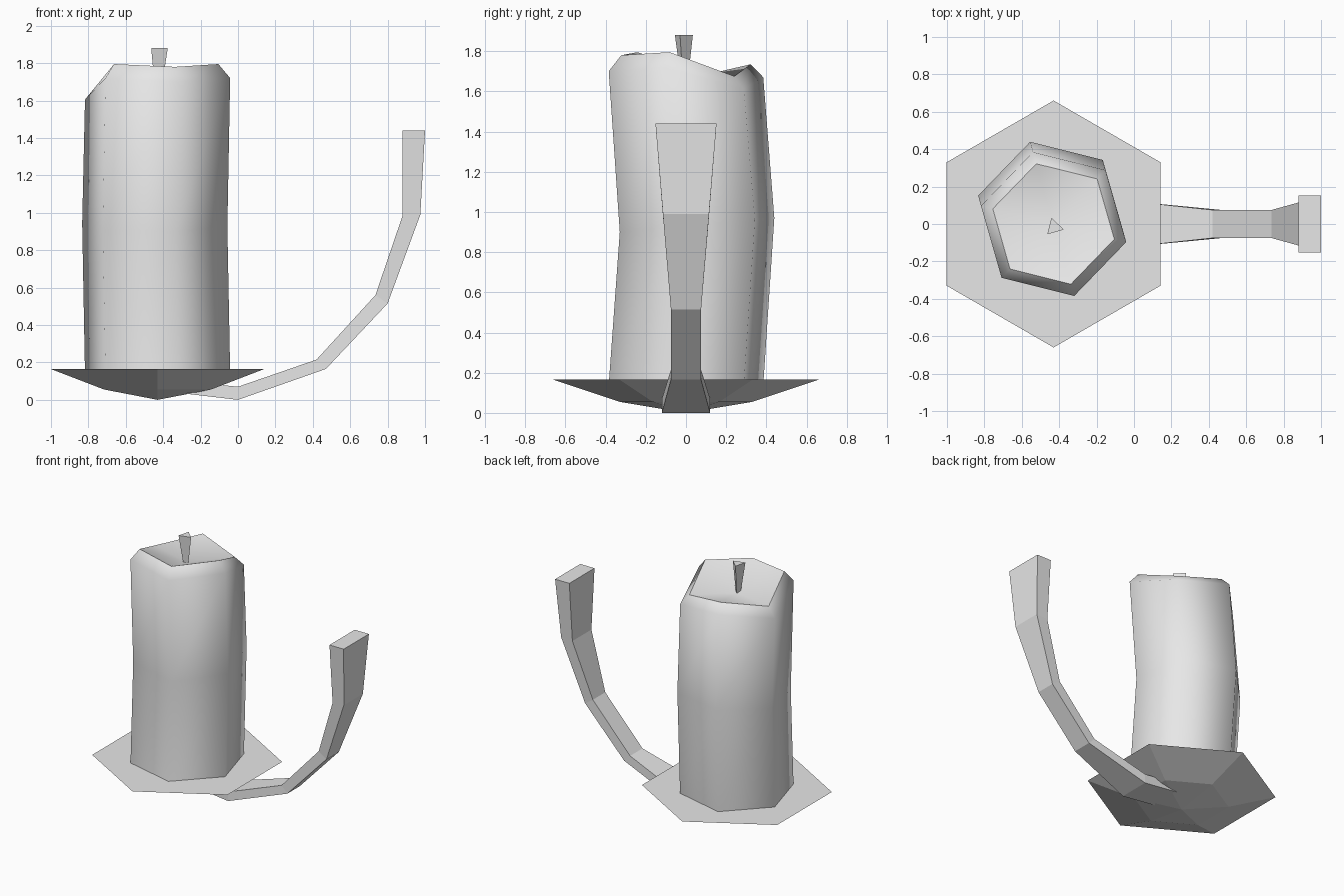
import bpy
import bmesh
from math import cos, sin, radians

cube = bpy.data.objects.get("Cube")
if cube:
    bpy.data.objects.remove(cube)

grey = bpy.data.materials.new("plain_grey")
grey.use_nodes = True
grey.diffuse_color = (0.8, 0.8, 0.8, 1)
grey.node_tree.nodes["Principled BSDF"].inputs["Base Color"].default_value = (0.8, 0.8, 0.8, 1)

CENTRE_X = -0.43


def ring(radius, heights, turn, sides=6, dx=0, dy=0):
    """Regular polygon of points; heights is one number or one per corner."""
    if not isinstance(heights, (list, tuple)):
        heights = [heights] * sides
    points = []
    for i, z in enumerate(heights):
        a = radians(turn + 360 * i / sides)
        points.append((CENTRE_X + dx + radius * cos(a), dy + radius * sin(a), z))
    return points


def loft(name, rings, bottom_tip=None, top_tip=None, smooth=False):
    """Skin a stack of rings and close each end with a face or a fan."""
    bm = bmesh.new()
    loops = [[bm.verts.new(p) for p in r] for r in rings]
    n = len(loops[0])
    for low, high in zip(loops, loops[1:]):
        for i in range(n):
            j = (i + 1) % n
            bm.faces.new((low[i], low[j], high[j], high[i]))
    for loop, tip in ((loops[0], bottom_tip), (loops[-1], top_tip)):
        if tip is None:
            bm.faces.new(loop)
        else:
            point = bm.verts.new(tip)
            for i in range(n):
                bm.faces.new((loop[i], loop[(i + 1) % n], point))
    bmesh.ops.recalc_face_normals(bm, faces=bm.faces)
    if smooth:
        for face in bm.faces:
            face.smooth = True
        # Crisp edges at both ends
        for loop in (loops[0], loops[-1]):
            for i in range(n):
                bm.edges.get((loop[i], loop[(i + 1) % n])).smooth = False
    mesh = bpy.data.meshes.new(name)
    bm.to_mesh(mesh)
    bm.free()
    mesh.materials.append(grey)
    obj = bpy.data.objects.new(name, mesh)
    bpy.context.collection.objects.link(obj)
    return obj


# Shallow hexagonal drip plate
loft("drip_plate", [ring(0.33, 0.055, 30), ring(0.66, 0.165, 30)],
     bottom_tip=(CENTRE_X, 0, 0))

# Bent wax body with an uneven melted rim and sunken pool
waist = [(x, y, 0.93 + 0.09 * y) for x, y, z in ring(0.4, 0, -14, dx=-0.015, dy=0.055)]
shoulder = ring(0.4, [1.72, 1.61, 1.67, 1.605, 1.72, 1.70], -14)
rim = ring(0.335, [1.795, 1.675, 1.735, 1.675, 1.795, 1.78], -14)
loft("candle", [ring(0.4, 0.14, -14), waist, shoulder, rim],
     top_tip=(CENTRE_X, 0, 1.66), smooth=True)

# Three-sided wick, wider at the top
loft("wick", [ring(0.018, 1.64, -14, 3, dy=-0.01),
              ring(0.053, 1.88, -14, 3, dx=0.003, dy=-0.017)])

# Curved strap handle: outer x, z, inner x, z, half width
stations = [
    (-0.30, 0.035, -0.30, 0.10, 0.12),
    (0.00, 0.00, 0.00, 0.07, 0.12),
    (0.47, 0.165, 0.42, 0.215, 0.075),
    (0.80, 0.515, 0.735, 0.56, 0.075),
    (0.975, 0.99, 0.88, 0.985, 0.115),
    (1.00, 1.44, 0.88, 1.44, 0.152),
]
loft("handle", [[(ox, -w, oz), (ox, w, oz), (ix, w, iz), (ix, -w, iz)]
                for ox, oz, ix, iz, w in stations])
